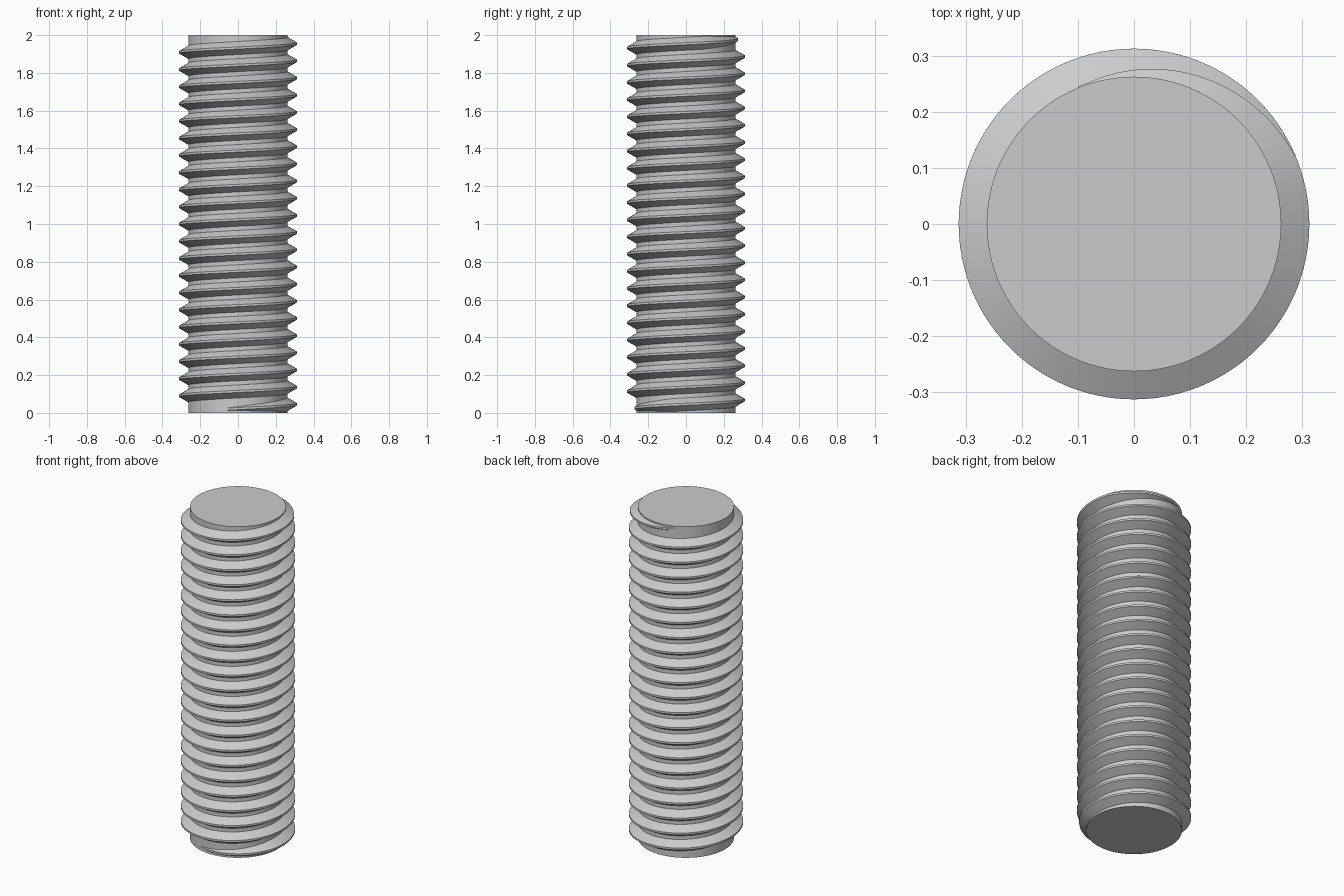
import bpy, bmesh
from math import sin, cos, tan, pi, radians

default = bpy.data.objects.get("Cube")
if default:
    bpy.data.objects.remove(default, do_unlink=True)

LENGTH = 2.0
PITCH = LENGTH / 22
MAJOR, MINOR = 0.3125, 0.2625
SEGMENTS = 96
EMBED = 0.006            # depth the ridge sinks into the core
CREST = PITCH / 16       # half the width of the flat crest
START, TURNS = radians(-105), 21
END = radians(112) + TURNS * 2 * pi
FADE = radians(90)       # run-out at each end

steel = bpy.data.materials.new("grey_steel")
steel.use_nodes = True
steel.diffuse_color = (0.6, 0.6, 0.6, 1)
steel.node_tree.nodes["Principled BSDF"].inputs["Base Color"].default_value = (0.6, 0.6, 0.6, 1)


def finish(bm, name):
    """Turn a bmesh into a smooth, sharp-edged object."""
    bmesh.ops.recalc_face_normals(bm, faces=bm.faces)
    mesh = bpy.data.meshes.new(name)
    bm.to_mesh(mesh)
    bm.free()
    mesh.materials.append(steel)
    obj = bpy.data.objects.new(name, mesh)
    bpy.context.collection.objects.link(obj)
    bpy.ops.object.select_all(action="DESELECT")
    obj.select_set(True)
    bpy.context.view_layer.objects.active = obj
    bpy.ops.object.shade_smooth_by_angle(angle=radians(30))
    return obj


# Plain rod core
bm = bmesh.new()
bmesh.ops.create_cone(bm, cap_ends=True, segments=SEGMENTS,
                      radius1=MINOR, radius2=MINOR, depth=LENGTH)
bmesh.ops.translate(bm, verts=bm.verts, vec=(0, 0, LENGTH / 2))
finish(bm, "rod_core")

# Helical ridge: a 60 degree trapezoid swept upward, fading into the core
bm = bmesh.new()
steps = round((END - START) / (2 * pi) * SEGMENTS)
rings = []
for i in range(steps + 1):
    a = START + (END - START) * i / steps
    height = (MAJOR - MINOR) * max(0.05, min(1, (a - START) / FADE, (END - a) / FADE))
    z = PITCH * (0.5 + a / (2 * pi))
    base = CREST + (height + EMBED) * tan(radians(30))
    inner, outer = MINOR - EMBED, MINOR + height
    profile = [(inner, -base), (outer, -CREST), (outer, CREST), (inner, base)]
    rings.append([bm.verts.new((r * cos(a), r * sin(a), z + dz)) for r, dz in profile])
for low, high in zip(rings, rings[1:]):
    for k in range(4):
        n = (k + 1) % 4
        bm.faces.new((low[k], low[n], high[n], high[k]))
bm.faces.new(rings[0])
bm.faces.new(rings[-1])
finish(bm, "screw_thread")
